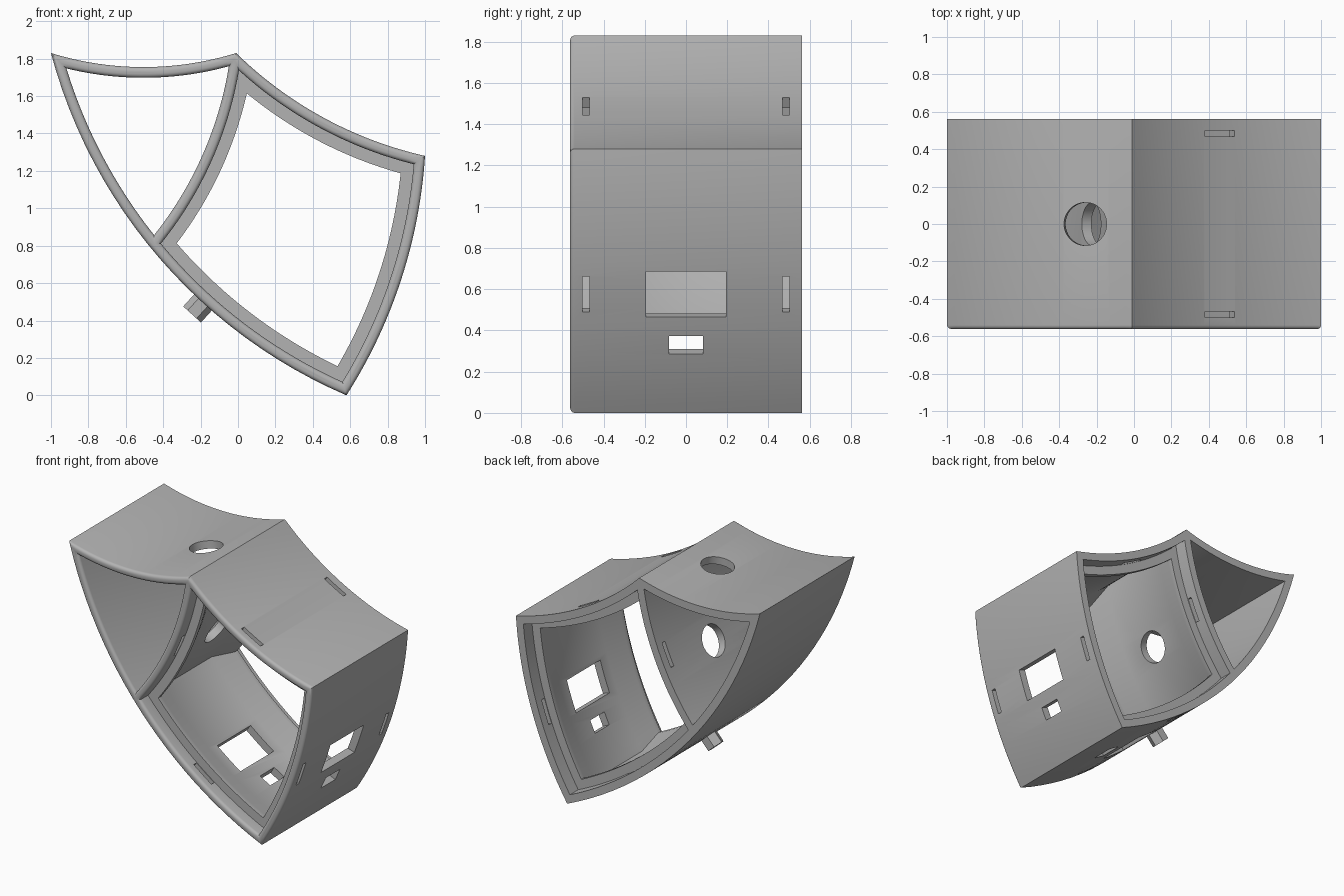
import bpy
import bmesh
import math
from mathutils import Vector, Matrix

cube = bpy.data.objects.get("Cube")
if cube:
    bpy.data.objects.remove(cube, do_unlink=True)

grey = bpy.data.materials.new("plain grey")
grey.use_nodes = True
COLOUR = (0.45, 0.45, 0.45, 1)
grey.diffuse_color = COLOUR
grey.node_tree.nodes["Principled BSDF"].inputs["Base Color"].default_value = COLOUR

HALF = 0.5625    # half depth
WALL = 0.057     # wall thickness
LIP = 0.122      # inset of the panel ledge
ROUND = 0.022    # front rim fillet
STEPS = 24


class Arc:
    """Curved wall from p to q in the xz plane; positive sag bulges to the left."""

    def __init__(self, p, q, sag):
        self.p, self.q = Vector(p), Vector(q)
        d = self.q - self.p
        self.sign = math.copysign(1, sag)
        self.r = ((d.length / 2) ** 2 + sag ** 2) / (2 * abs(sag))
        n = Vector((-d.y, d.x)).normalized()
        self.c = (self.p + self.q) / 2 + n * (sag - self.sign * self.r)

    def angle(self, v):
        return math.atan2(v.y - self.c.y, v.x - self.c.x)

    def between(self, a, b, f):
        d = (b - a + math.pi) % (2 * math.pi) - math.pi
        return a + d * f

    def place(self, f, y=0):
        """Matrix on the wall at fraction f: local x along wall, local z along its normal."""
        t = self.between(self.angle(self.p), self.angle(self.q), f)
        n = Vector((math.cos(t), 0, math.sin(t)))
        at = Vector((self.c.x, y, self.c.y)) + n * self.r
        side = Vector((0, 1, 0)).cross(n)
        rot = Matrix((side, Vector((0, 1, 0)), n)).transposed().to_4x4()
        return Matrix.Translation(at) @ rot, n * self.sign


def meet(a, ra, b, rb, hint):
    """Crossing of two circles nearest to the hint."""
    d = b.c - a.c
    u = d.normalized()
    along = (d.length ** 2 + ra ** 2 - rb ** 2) / (2 * d.length)
    h = math.sqrt(max(ra ** 2 - along ** 2, 0))
    base, n = a.c + u * along, Vector((-u.y, u.x))
    return min((base + n * h, base - n * h), key=lambda v: (v - hint).length)


def outline(sides, inset):
    """Closed loop of arcs moved inwards; sides are (arc, start corner, inset change)."""
    radii = [a.r - a.sign * (inset + e) for a, _, e in sides]
    corners = [meet(sides[i - 1][0], radii[i - 1], s[0], radii[i], s[1])
               for i, s in enumerate(sides)]
    pts = []
    for i, (a, _, _) in enumerate(sides):
        t0, t1 = a.angle(corners[i]), a.angle(corners[(i + 1) % len(sides)])
        for k in range(STEPS):
            t = a.between(t0, t1, k / STEPS)
            pts.append(a.c + radii[i] * Vector((math.cos(t), math.sin(t))))
    return pts


def finish(name, bm, matrix=None):
    bmesh.ops.recalc_face_normals(bm, faces=bm.faces)
    mesh = bpy.data.meshes.new(name)
    bm.to_mesh(mesh)
    bm.free()
    mesh.materials.append(grey)
    ob = bpy.data.objects.new(name, mesh)
    bpy.context.collection.objects.link(ob)
    if matrix:
        ob.matrix_world = matrix
    return ob


def loft(name, sides, profile):
    """Solid through outlines given as (inset, y)."""
    bm = bmesh.new()
    rings = [[bm.verts.new((p.x, y, p.y)) for p in outline(sides, t)] for t, y in profile]
    n = len(rings[0])
    for a, b in zip(rings, rings[1:]):
        for i in range(n):
            j = (i + 1) % n
            bm.faces.new((a[i], a[j], b[j], b[i]))
    bm.faces.new(rings[0])
    bm.faces.new(rings[-1])
    return finish(name, bm)


def box(name, size, matrix):
    bm = bmesh.new()
    bmesh.ops.create_cube(bm, size=1, matrix=Matrix.Diagonal((*size, 1)))
    return finish(name, bm, matrix)


def cylinder(name, radius, depth, count, matrix):
    bm = bmesh.new()
    bmesh.ops.create_cone(bm, cap_ends=True, segments=count, radius1=radius,
                          radius2=radius, depth=depth)
    return finish(name, bm, matrix)


def cut(ob, tool):
    bpy.context.view_layer.objects.active = ob
    mod = ob.modifiers.new("cut", 'BOOLEAN')
    mod.operation, mod.solver, mod.object = 'DIFFERENCE', 'EXACT', tool
    bpy.ops.object.modifier_apply(modifier=mod.name)
    bpy.data.objects.remove(tool, do_unlink=True)


# Corners and curved walls
A, B, C, D = (Vector(v) for v in ((-1, 1.83), (-0.01, 1.83), (1, 1.28), (0.58, 0)))
E = Vector((-0.475, 0.78))
roof_left = Arc(A, B, -0.075)
roof_right = Arc(B, C, -0.08)
flank = Arc(C, D, 0.085)
keel = Arc(D, A, 0.278)
divider = Arc(B, E, 0.085)
divider_back = Arc(E, B, -0.085)

# Outer shell with a rounded front edge
fillet = [(ROUND * (1 - math.sin(t)), ROUND * (1 - math.cos(t)))
          for t in (math.pi / 2 * k / 4 for k in range(5))]
shell_sides = [(roof_left, A, 0), (roof_right, B, 0), (flank, C, 0), (keel, D, 0)]
shell_profile = [(t, -HALF + d) for t, d in reversed([(ROUND - d, ROUND - t) for t, d in fillet])]
shell_profile = [(ROUND * (1 - math.sin(k * math.pi / 8)),
                  -HALF + ROUND * (1 - math.cos(k * math.pi / 8))) for k in range(5)]
shell = loft("housing", shell_sides, shell_profile + [(0, HALF)])

# Cell openings, the large one with a tapered panel ledge at each end
flare = [(WALL - t, y) for t, y in shell_profile]
flare = [(flare[0][0], -HALF - 0.05)] + flare
half = -WALL / 2
small_cell = [(roof_left, A, 0), (divider, B, half), (keel, E, 0)]
large_cell = [(roof_right, B, 0), (flank, C, 0), (keel, D, 0), (divider_back, E, half)]
ledge = [(WALL, 0.28), (LIP, 0.43), (LIP, 0.465), (WALL, 0.465)]
ledges = [(t, -y) for t, y in reversed(ledge)] + ledge
cut(shell, loft("small_cell", small_cell, flare + [(WALL, HALF + 0.05)]))
cut(shell, loft("large_cell", large_cell, flare + ledges + [(WALL, HALF + 0.05)]))

# Clip slots near both ends of the four large-cell walls
for wall, f in ((roof_right, 0.5), (flank, 0.53), (keel, 0.256), (divider, 0.5)):
    for y in (-0.485, 0.485):
        cut(shell, box("slot", (0.18, 0.032, 0.24), wall.place(f, y)[0]))

# Paired rectangular windows in the flank and keel
for wall, big, little in ((flank, 0.53, 0.725), (keel, 0.256, 0.148)):
    cut(shell, box("window", (0.235, 0.39, 0.3), wall.place(big)[0]))
    cut(shell, box("small_window", (0.095, 0.165, 0.3), wall.place(little)[0]))

# Round cable holes in the left roof and the divider
for wall, f in ((roof_left, 0.745), (divider, 0.57)):
    cut(shell, cylinder("hole", 0.115, 0.24, 48, wall.place(f)[0]))

# Hexagonal stud under the keel
place, outward = keel.place(0.367)
stud = cylinder("hex_stud", 0.064, 0.11, 6, Matrix.Translation(outward * 0.03) @ place
                @ Matrix.Rotation(math.pi / 2, 4, 'Z'))

# Smooth curves, sharp edges
bpy.ops.object.select_all(action='DESELECT')
for ob in (shell, stud):
    ob.select_set(True)
bpy.context.view_layer.objects.active = shell
bpy.ops.object.shade_smooth_by_angle(angle=math.radians(25))
